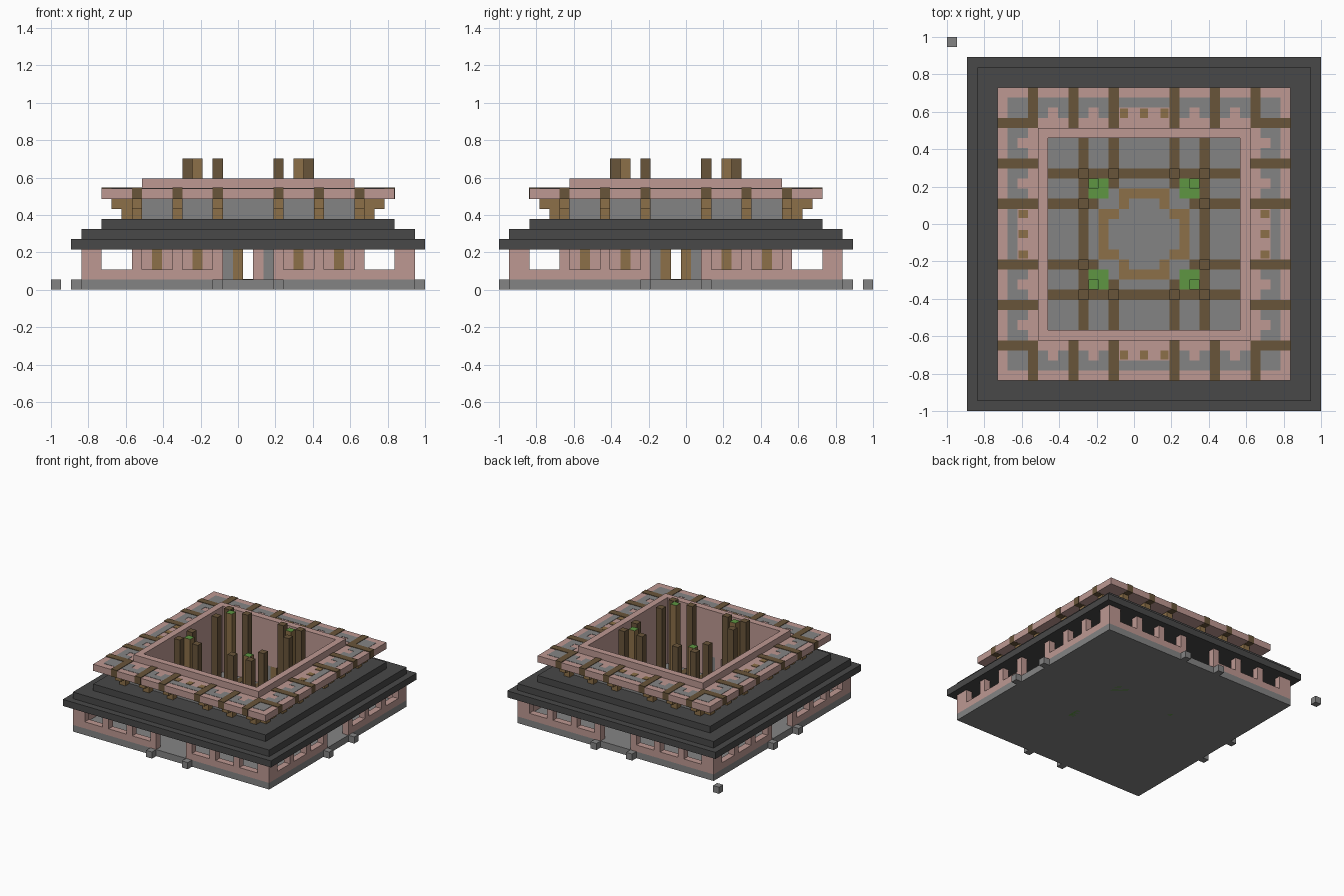
import bpy
import bmesh

cube = bpy.data.objects.get("Cube")
if cube:
    bpy.data.objects.remove(cube, do_unlink=True)

U = 2 / 37            # size of one building block
CENTRE = (U, -U)      # the hall sits one block off the origin


def material(name, hex_rgb):
    srgb = [int(hex_rgb[i:i + 2], 16) / 255 for i in (0, 2, 4)]
    rgba = [c / 12.92 if c <= 0.04045 else ((c + 0.055) / 1.055) ** 2.4 for c in srgb] + [1]
    m = bpy.data.materials.new(name)
    m.use_nodes = True
    m.diffuse_color = rgba
    m.node_tree.nodes["Principled BSDF"].inputs["Base Color"].default_value = rgba
    return m


PINK = material("pink plaster", "BD9892")
GREY = material("grey stone", "848484")
DARK = material("dark slate", "484848")
LOG = material("dark timber", "69553A")
PLANK = material("light timber", "8C7048")
GREEN = material("leaf green", "5E9642")


def build(name, mats, boxes, turns=(0,), rule=None):
    """Boxes (x0, x1, y0, y1, z0, z1) in blocks, repeated by quarter turns."""
    bm = bmesh.new()
    for k in turns:
        for x0, x1, y0, y1, z0, z1 in boxes:
            corners = [(x, y, z) for x in (x0, x1) for y in (y0, y1) for z in (z0, z1)]
            vs = []
            for x, y, z in corners:
                for _ in range(k):
                    x, y = -y, x
                vs.append(bm.verts.new((x * U + CENTRE[0], y * U + CENTRE[1], z * U)))
            for f in ((0, 1, 3, 2), (4, 6, 7, 5), (0, 4, 5, 1),
                      (2, 3, 7, 6), (0, 2, 6, 4), (1, 5, 7, 3)):
                bm.faces.new([vs[i] for i in f])
    bmesh.ops.recalc_face_normals(bm, faces=bm.faces[:])
    if rule:
        for f in bm.faces:
            f.material_index = rule(f)
    mesh = bpy.data.meshes.new(name)
    bm.to_mesh(mesh)
    bm.free()
    for m in mats:
        mesh.materials.append(m)
    obj = bpy.data.objects.new(name, mesh)
    bpy.context.collection.objects.link(obj)
    return obj


ALL = (0, 1, 2, 3)


def ring(name, mat, outer, inner, z0, z1):
    build(name, [mat], [(-outer, inner, -outer, -inner, z0, z1)], ALL)


def cell(x, y, z0, z1):
    return (x - .5, x + .5, y - .5, y + .5, z0, z1)


# Base slab, step blocks and the detached marker stone
build("base_slab", [GREY], [(-16.5, 16.5, -16.5, 16.5, 0, 1)])
build("step_blocks", [GREY], [cell(x, -17, 0, 1) for x in (-3, 3)], ALL)
build("marker_stone", [GREY], [cell(-19, 19, 0, 1)])

# Outer wall: low parapet with a doorway, and posts between the windows
build("outer_parapet", [PINK], [(-16.5, -2.5, -16.5, -15.5, 1, 2),
                                (2.5, 15.5, -16.5, -15.5, 1, 2)], ALL)
posts = [cell(s * x, -16, 2, 4) for x in (3, 7, 11) for s in (-1, 1)]
posts += [(-16.5, -14.5, -16.5, -15.5, 2, 4), (14.5, 15.5, -16.5, -15.5, 2, 4)]
build("outer_posts", [PINK], posts, ALL)

# Inner wall around the courtyard, with a narrow door in each side
build("inner_wall", [PINK], [(-10.5, -2.5, -10.5, -9.5, 1, 4),
                             (2.5, 9.5, -10.5, -9.5, 1, 4),
                             (-10.5, 9.5, -10.5, -9.5, 4, 11)], ALL)
build("door_surrounds", [GREY], [cell(x, -10, 1, 4) for x in (-2, 2)], ALL)
build("left_door_jambs", [PLANK], [cell(-1, -10, 1, 4)], ALL)
build("right_door_jambs", [PLANK], [cell(1, -10, 1, 4)], (1, 2, 3))
build("front_door_jamb", [PINK], [cell(1, -10, 1, 4)])
build("inner_panels", [PLANK], [(x - .5, x + .5, -10.6, -10.5, 1, 4)
                                for x in (-9, -5, 5, 9)], ALL)

# Stepped slate roof
for i, half in enumerate((17.5, 16.5, 14.5)):
    ring("slate_roof_%d" % (i + 1), DARK, half, 10.5, 4 + i, 5 + i)

# Upper storey: stone wall, timber brackets and eaves
ring("upper_wall", GREY, 11.5, 10.5, 7, 9)
BEAMS = (-11, -7, -3, 3, 7, 11)
brackets = []
for x in BEAMS:
    brackets += [(x - .5, x + .5, -12.5, -11.45, 7, 8),
                 (x - .5, x + .5, -13.5, -11.45, 8, 9)]
build("brackets", [PLANK], brackets, ALL)
build("bracket_corner_posts", [PLANK], [(x - .5, x + .5, -11.53, -11.4, 7, 9)
                                        for x in (-11, 11)], ALL)
ring("eaves", PINK, 14.5, 10.5, 9, 10)
build("eaves_beams", [LOG], [(x - .5, x + .5, -14.52, -10.5, 8.98, 10.1)
                             for x in BEAMS], ALL)

# Stone and timber inlays on the eaves
inlay = [(-13.5, 12.5, -13.5, -12.5, 10, 10.04)]
inlay += [(x - .5, x + .5, -12.5, -11.5, 10, 10.04)
          for x in (-12, -10, -8, -6, -4, 4, 6, 8, 10)]
build("eaves_stone_inlay", [GREY], inlay, ALL)
build("eaves_timber_inlay", [PLANK], [(x - .4, x + .4, -12.4, -11.5, 10, 10.06)
                                      for x in (-2, 0, 2)], ALL)

# Courtyard floor: timber strips, stepped ring and planting beds
strips = [(s * 6 - .5, s * 6 + .5, -9.5, 9.5, 1, 1.06) for s in (-1, 1)]
build("long_floor_strips", [LOG], strips, (0, 1))
build("short_floor_strips", [LOG], [(x - .5, x + .5, -9.5, -4.5, 1, 1.06)
                                    for x in (-3, 3)], ALL)
build("floor_ring", [PLANK], [(-2.5, 2.5, -4.5, -3.5, 1, 1.08)]
      + [cell(x, y, 1, 1.08) for x, y in ((-2, -3), (2, -3))]
      + [cell(x, y, 1, 1.08) for x, y in ((-3, -2), (3, -2))], ALL)
build("planting_beds", [GREEN], [(-5.5, -3.5, -5.5, -3.5, -0.0, 1.05)], ALL)

# Courtyard columns: three logs and one leaf-topped plank post per corner
build("log_columns", [LOG], [cell(x, y, 1, 13)
                             for x, y in ((-6, -6), (-3, -6), (3, -6))], ALL)
build("plank_columns", [PLANK, GREEN], [cell(-5, -5, 1, 13)], ALL,
      rule=lambda f: int(f.normal.z > .5))
